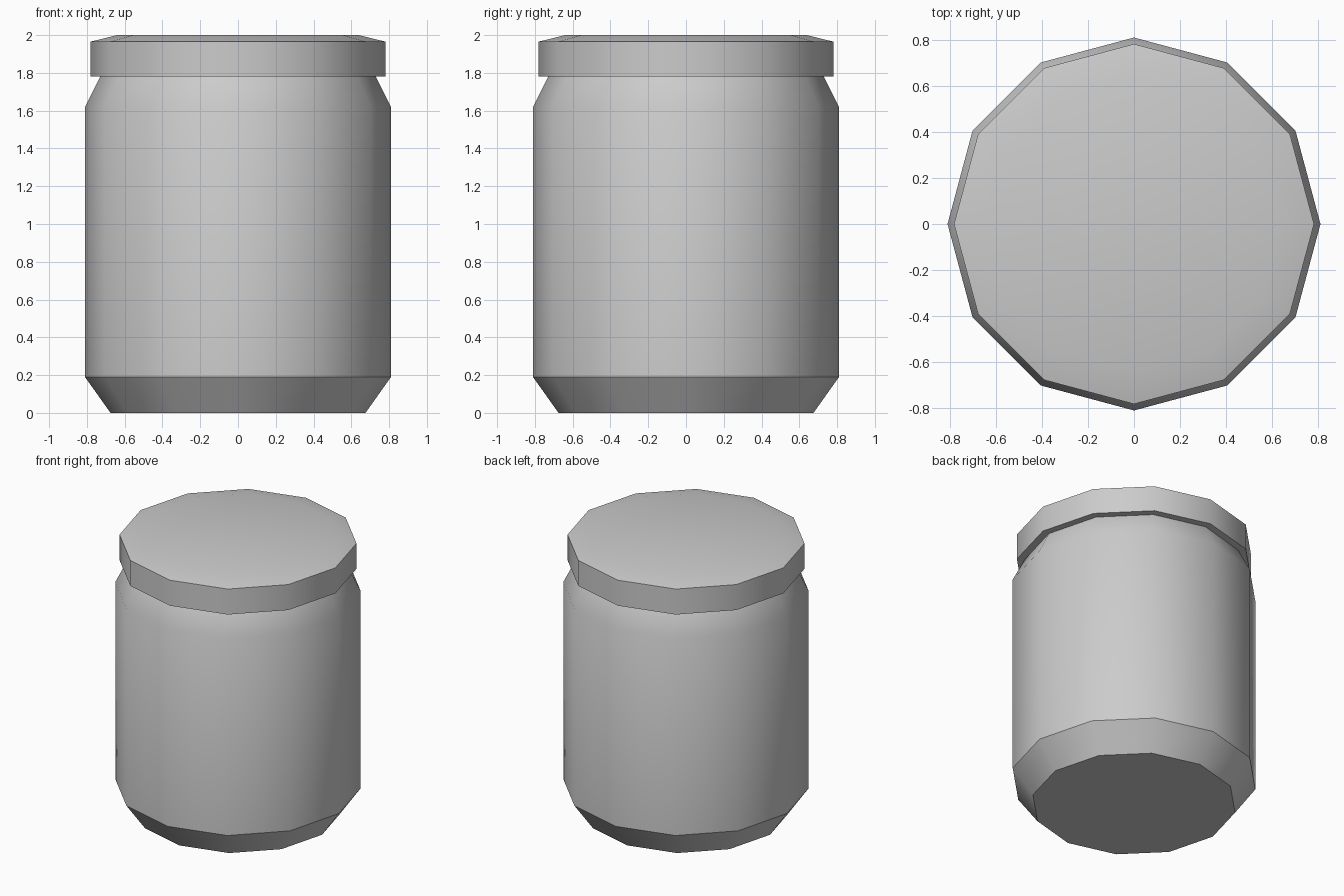
import bpy, bmesh
from math import cos, sin, pi, radians

if "Cube" in bpy.data.objects:
    bpy.data.objects.remove(bpy.data.objects["Cube"])

SIDES = 12


def lathe(name, profile, cap_start=False, cap_end=False):
    """Spin a (radius, height) profile into a faceted, smooth-shaded part."""
    bm = bmesh.new()
    rings = [[bm.verts.new((r * cos(2 * pi * i / SIDES), r * sin(2 * pi * i / SIDES), z))
              for i in range(SIDES)] for r, z in profile]
    for low, high in zip(rings, rings[1:]):
        for i in range(SIDES):
            j = (i + 1) % SIDES
            bm.faces.new((low[i], low[j], high[j], high[i]))
    if cap_start:
        bm.faces.new(rings[0][::-1])
    if cap_end:
        bm.faces.new(rings[-1])
    mesh = bpy.data.meshes.new(name)
    bm.to_mesh(mesh)
    bm.free()
    obj = bpy.data.objects.new(name, mesh)
    bpy.context.collection.objects.link(obj)
    bpy.ops.object.select_all(action='DESELECT')
    obj.select_set(True)
    bpy.context.view_layer.objects.active = obj
    bpy.ops.object.shade_smooth_by_angle(angle=radians(32))
    return obj


# Jar body: tapered foot, straight wall, sloping shoulder up to the lid
lathe("jar_body", [(0.675, 0), (0.81, 0.19), (0.81, 1.62), (0.73, 1.78)], cap_start=True)

# Lid: overhanging underside, rim and slightly raised flat top
lathe("jar_lid", [(0.73, 1.78), (0.782, 1.78), (0.782, 1.965), (0.64, 2.0)], cap_end=True)
